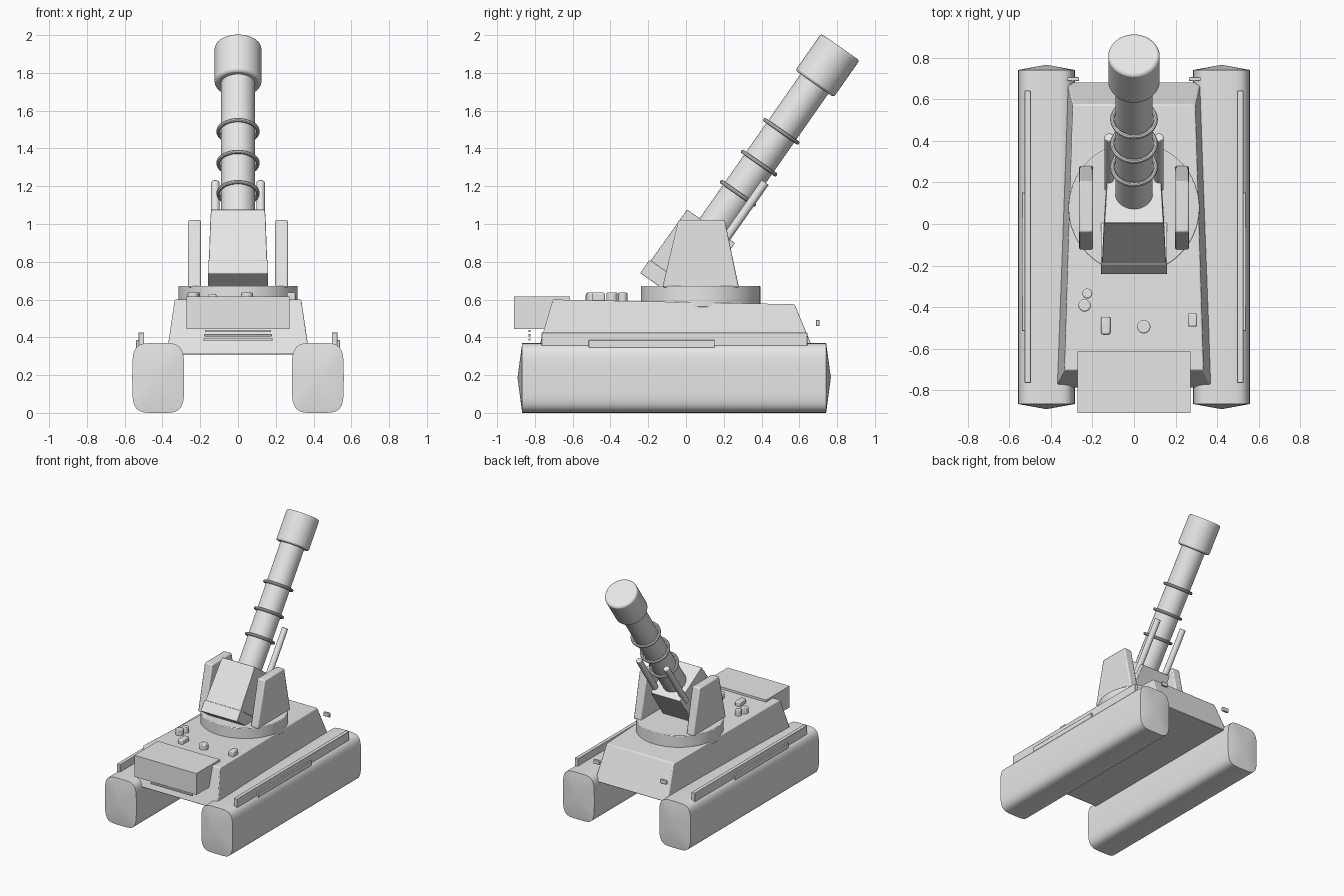
import bpy, bmesh
from math import radians, cos, sin, pi, copysign
from mathutils import Vector, Matrix

cube = bpy.data.objects.get("Cube")
if cube:
    bpy.data.objects.remove(cube, do_unlink=True)

grey = bpy.data.materials.new("plain_grey")
grey.use_nodes = True
grey.diffuse_color = (0.8, 0.8, 0.8, 1)
grey.node_tree.nodes["Principled BSDF"].inputs["Base Color"].default_value = (0.8, 0.8, 0.8, 1)

# Frame of the raised barrel: local z runs along the bore, origin at the muzzle
BORE = Matrix.Translation((0, 0.817, 1.937)) @ Matrix.Rotation(radians(-35), 4, 'X')


def finish(name, bm, bevel=0, frame=None):
    bmesh.ops.recalc_face_normals(bm, faces=bm.faces)
    if frame:
        bm.transform(frame)
    mesh = bpy.data.meshes.new(name)
    bm.to_mesh(mesh)
    bm.free()
    mesh.materials.append(grey)
    ob = bpy.data.objects.new(name, mesh)
    bpy.context.collection.objects.link(ob)
    if bevel:
        mod = ob.modifiers.new("soft_edges", 'BEVEL')
        mod.width = bevel
        mod.segments = 2
        mod.limit_method = 'ANGLE'
    bpy.ops.object.select_all(action='DESELECT')
    ob.select_set(True)
    bpy.context.view_layer.objects.active = ob
    bpy.ops.object.shade_smooth_by_angle(angle=radians(35))
    return ob


def loft(name, rings, bevel=0, frame=None, tips=None):
    """Skin a list of rings; the ends are flat, or fans when tips are given."""
    bm = bmesh.new()
    loops = [[bm.verts.new(p) for p in ring] for ring in rings]
    n = len(loops[0])
    for a, b in zip(loops, loops[1:]):
        for i in range(n):
            j = (i + 1) % n
            bm.faces.new((a[i], a[j], b[j], b[i]))
    for k, loop in enumerate((loops[0], loops[-1])):
        if tips:
            tip = bm.verts.new(tips[k])
            for i in range(n):
                bm.faces.new((loop[i], loop[(i + 1) % n], tip))
        else:
            bm.faces.new(loop)
    return finish(name, bm, bevel, frame)


def box(name, x, y, z, bevel=0, frame=None):
    rings = [[(x[0], y[0], h), (x[1], y[0], h), (x[1], y[1], h), (x[0], y[1], h)] for h in z]
    return loft(name, rings, bevel, frame)


def cylinder(name, x, y, z, r, bevel=0, frame=None, sides=32):
    rings = [[(x + r * cos(2 * pi * i / sides), y + r * sin(2 * pi * i / sides), h)
              for i in range(sides)] for h in z]
    return loft(name, rings, bevel, frame)


def torus(name, z, major, minor, frame, sides=40, tube=10):
    bm = bmesh.new()
    loops = []
    for i in range(sides):
        a = 2 * pi * i / sides
        loops.append([])
        for j in range(tube):
            b = 2 * pi * j / tube
            r = major + minor * cos(b)
            loops[-1].append(bm.verts.new((r * cos(a), r * sin(a), z + minor * sin(b))))
    for i in range(sides):
        p, q = loops[i], loops[(i + 1) % sides]
        for j in range(tube):
            k = (j + 1) % tube
            bm.faces.new((p[j], p[k], q[k], q[j]))
    return finish(name, bm, 0, frame)


def rounded_section(cx, cz, hx, hz, y, n=48, power=4.5):
    pts = []
    for i in range(n):
        c, s = cos(2 * pi * i / n), sin(2 * pi * i / n)
        pts.append((cx + hx * copysign(abs(c) ** (2 / power), c), y,
                    cz + hz * copysign(abs(s) ** (2 / power), s)))
    return pts


# Hull: tapered body with a slightly sloping deck
def hull_ring(front, back):
    (fx, fy, fz), (bx, by, bz) = front, back
    return [(-fx, fy, fz), (fx, fy, fz), (bx, by, bz), (-bx, by, bz)]


loft("hull", [hull_ring((0.378, -0.79, 0.31), (0.322, 0.685, 0.31)),
              hull_ring((0.335, -0.705, 0.60), (0.295, 0.575, 0.575))], 0.006)

# Parts repeated on both sides
for side, label in ((1, "left"), (-1, "right")):
    def span(a, b):
        return sorted((side * a, side * b))

    # Running gear pods with shallow pointed ends
    cx = side * 0.4225
    loft(label + "_track", [rounded_section(cx, 0.185, 0.1375, 0.185, y) for y in (-0.867, 0.742)],
         tips=[(cx, -0.892, 0.187), (cx, 0.767, 0.187)])
    box(label + "_track_rail", span(0.497, 0.527), (-0.765, 0.642), (0.34, 0.425), 0.003)
    box(label + "_track_plate", span(0.515, 0.54), (-0.515, 0.152), (0.345, 0.385), 0.003)
    box(label + "_tail_light", span(0.265, 0.32), (0.688, 0.707), (0.46, 0.492), 0.004)

    # Trapezoid side plates of the turret
    plate = ((-0.125, 0.665), (0.28, 0.665), (0.205, 1.02), (-0.04, 1.02))
    loft(label + "_turret_cheek", [[(x, y, z) for y, z in plate] for x in span(0.197, 0.265)], 0.008)

    # Recoil rods beside the barrel
    cylinder(label + "_recoil_rod", side * 0.12, 0.085, (-1.25, -0.815), 0.023, 0.004, BORE, 20)

# Front stowage box and the slats under it
box("front_box", (-0.272, 0.272), (-0.91, -0.615), (0.445, 0.615))
for i in range(3):
    z = 0.388 + i * 0.023
    w = 0.182 - i * 0.003
    box("front_slat_%d" % (i + 1), (-w, w), (-0.835, -0.822), (z - 0.006, z + 0.006), 0.002)

# Deck fittings
for name, x, y, r in (("small_cap", -0.225, -0.335, 0.024), ("large_cap", -0.238, -0.392, 0.030),
                      ("middle_hatch", 0.047, -0.495, 0.032)):
    cylinder(name, x, y, (0.58, 0.637), r, 0.006, sides=24)
box("right_deck_block", (-0.158, -0.114), (-0.532, -0.447), (0.58, 0.630), 0.008)
box("left_deck_block", (0.26, 0.304), (-0.495, -0.430), (0.58, 0.637), 0.008)

# Turret ring
cylinder("turret_ring", 0, 0.078, (0.56, 0.672), 0.316, 0.005, sides=64)


# Breech housing, widening toward its rear end
def housing_ring(z, top, bottom, up, down):
    return [(-top, -up, z), (top, -up, z), (bottom, down, z), (-bottom, down, z)]


loft("breech_housing", [housing_ring(-1.56, 0.156, 0.145, 0.174, 0.13),
                        housing_ring(-1.21, 0.146, 0.130, 0.171, 0.138),
                        housing_ring(-1.17, 0.142, 0.127, 0.171, 0.138)], 0.003, BORE)
box("breech_end_plate", (-0.16, 0.16), (-0.181, 0.10), (-1.588, -1.502), 0.004, BORE)

# Barrel, clamp rings and muzzle
cylinder("barrel", 0, 0, (-1.35, -0.18), 0.09, 0, BORE, 40)
for i, z in enumerate((-0.945, -0.75, -0.545)):
    torus("barrel_ring_%d" % (i + 1), z, 0.104, 0.011, BORE)
cylinder("muzzle", 0, 0, (-0.238, 0), 0.124, 0.013, BORE, 40)
